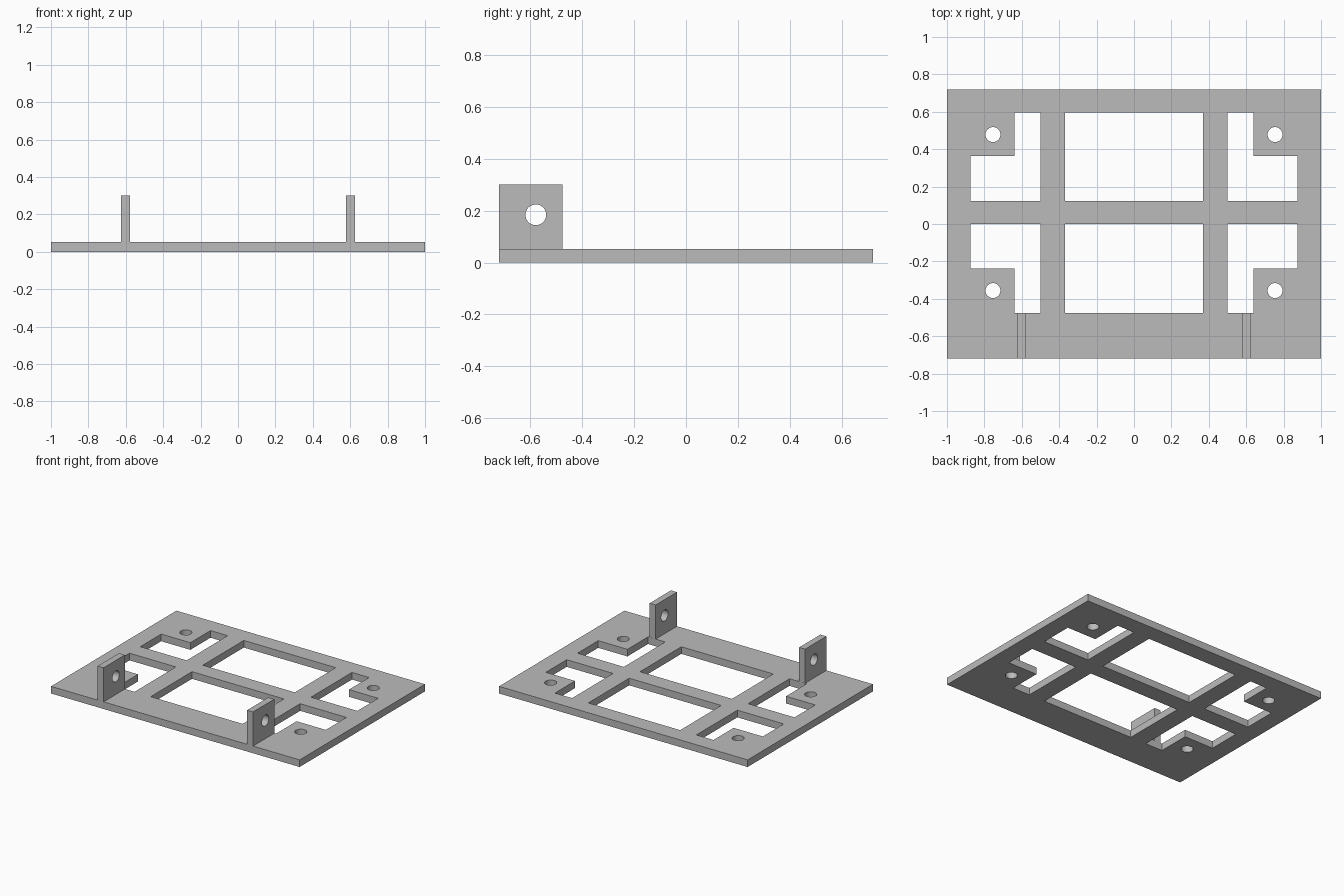
import bpy
from math import cos, sin, pi, radians
from mathutils import Matrix

if "Cube" in bpy.data.objects:
    bpy.data.objects.remove(bpy.data.objects["Cube"], do_unlink=True)

grey = bpy.data.materials.new("plain grey")
grey.use_nodes = True
colour = (0.5, 0.5, 0.5, 1)
grey.diffuse_color = colour
grey.node_tree.nodes["Principled BSDF"].inputs["Base Color"].default_value = colour

HALF_DEPTH = 0.72
THICK = 0.052
TAB_TOP = 0.3
HOLE_RADIUS = 0.04


def rect(x0, y0, x1, y1):
    return [(x0, y0), (x1, y0), (x1, y1), (x0, y1)]


def circle(cx, cy, r=HOLE_RADIUS, sides=40):
    return [(cx + r * cos(2 * pi * i / sides), cy + r * sin(2 * pi * i / sides))
            for i in range(sides)]


def sheet(name, loops, thickness, matrix):
    """Flat sheet: the first loop is the outline, the others are cut-outs."""
    curve = bpy.data.curves.new(name, "CURVE")
    curve.dimensions = "2D"
    curve.fill_mode = "BOTH"
    curve.extrude = thickness / 2
    for loop in loops:
        spline = curve.splines.new("POLY")
        spline.points.add(len(loop) - 1)
        for point, (x, y) in zip(spline.points, loop):
            point.co = (x, y, 0, 1)
        spline.use_cyclic_u = True
    curve.materials.append(grey)
    obj = bpy.data.objects.new(name, curve)
    bpy.context.collection.objects.link(obj)
    obj.matrix_world = matrix
    bpy.ops.object.select_all(action="DESELECT")
    obj.select_set(True)
    bpy.context.view_layer.objects.active = obj
    bpy.ops.object.convert(target="MESH")
    obj = bpy.context.object
    # Join caps to walls and keep the rims sharp
    bpy.ops.object.mode_set(mode="EDIT")
    bpy.ops.mesh.select_all(action="SELECT")
    bpy.ops.mesh.remove_doubles(threshold=0.0001)
    bpy.ops.mesh.normals_make_consistent(inside=False)
    bpy.ops.object.mode_set(mode="OBJECT")
    bpy.ops.object.shade_smooth_by_angle(angle=radians(30))
    return obj


# Base plate: two middle windows, four L-shaped windows, four screw holes
loops = [rect(-1, -HALF_DEPTH, 1, HALF_DEPTH)]
# each row: inner edge, corner pad edge, outer edge, screw hole height
for inner, pad, outer, hole_y in [(0.124, 0.364, 0.595, 0.478),
                                  (0, -0.238, -0.475, -0.356)]:
    loops.append(rect(-0.37, inner, 0.37, outer))
    for side in (-1, 1):
        window = [(0.5, inner), (0.873, inner), (0.873, pad),
                  (0.638, pad), (0.638, outer), (0.5, outer)]
        loops.append([(side * x, y) for x, y in window])
        loops.append(circle(side * 0.754, hole_y))
sheet("base_plate", loops, THICK, Matrix.Translation((0, 0, THICK / 2)))

# Upright hinge tabs: drawn in (y, z) and stood up facing sideways
upright = Matrix(((0, 0, 1, 0), (1, 0, 0, 0), (0, 1, 0, 0), (0, 0, 0, 1)))
tab_loops = [rect(-HALF_DEPTH, THICK, -0.476, TAB_TOP), circle(-0.579, 0.184)]
for side, name in [(-1, "right_tab"), (1, "left_tab")]:
    sheet(name, tab_loops, 0.048, Matrix.Translation((side * 0.601, 0, 0)) @ upright)
